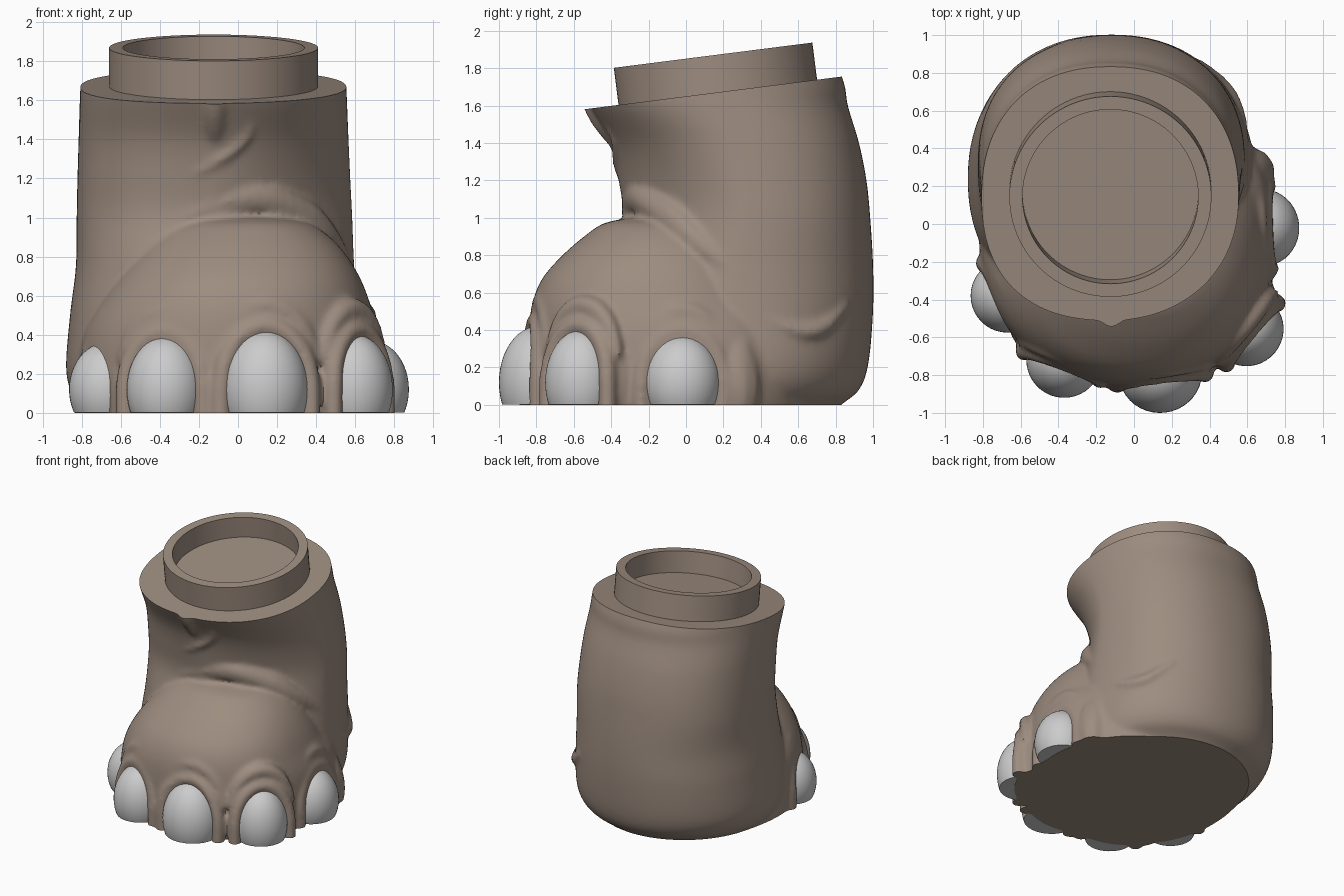
import bpy, bmesh, math
from mathutils import Vector, Matrix

if "Cube" in bpy.data.objects:
    bpy.data.objects.remove(bpy.data.objects["Cube"])

skin = bpy.data.materials.new("skin")
skin.diffuse_color = (0.34, 0.265, 0.215, 1)
skin.use_nodes = True
skin.node_tree.nodes["Principled BSDF"].inputs["Base Color"].default_value = skin.diffuse_color


def spline(rows, steps):
    """Catmull-Rom resampling of a list of equal-length tuples."""
    out = []
    for i in range(len(rows) - 1):
        a, b, c, d = (rows[max(0, min(len(rows) - 1, i + k))] for k in (-1, 0, 1, 2))
        for s in range(steps):
            t = s / steps
            out.append([0.5 * (2 * q + (r - p) * t + (2 * p - 5 * q + 4 * r - w) * t * t
                               + (3 * q - p - 3 * r + w) * t ** 3)
                        for p, q, r, w in zip(a, b, c, d)])
    return out + [list(rows[-1])]


def loft(bm, rows, n=96):
    """Stack of rounded rings: z, x left, x right, y front, y back, then the
    roundness of the front-right, front-left and back quarters."""
    rings = []
    for z, x0, x1, y0, y1, fr, fl, back in spline(rows, 6):
        ring = []
        for k in range(n):
            a = math.tau * k / n
            c, s = math.cos(a), math.sin(a)
            e = 2 / (back if s > 0 else fr if c > 0 else fl)
            ring.append(bm.verts.new(((x0 + x1) / 2 + (x1 - x0) / 2 * math.copysign(abs(c) ** e, c),
                                      (y0 + y1) / 2 + (y1 - y0) / 2 * math.copysign(abs(s) ** e, s), z)))
        rings.append(ring)
    for a, b in zip(rings, rings[1:]):
        for k in range(n):
            bm.faces.new((a[k], a[(k + 1) % n], b[(k + 1) % n], b[k]))
    bm.faces.new(rings[0][::-1])
    bm.faces.new(rings[-1])


def ridge(bm, pts, r, taper=True):
    """Skin fold: overlapping balls along a smooth path, fused later."""
    path = spline(pts, 10)
    for i, p in enumerate(path):
        f = 0.45 + 0.55 * math.sin(math.pi * i / (len(path) - 1)) if taper else 1
        bmesh.ops.create_icosphere(bm, subdivisions=2, radius=r * f, matrix=Matrix.Translation(p))


def cut(bm, co, no, cap=True):
    """Remove everything on the normal side of a plane and cap the opening."""
    bmesh.ops.bisect_plane(bm, geom=bm.verts[:] + bm.edges[:] + bm.faces[:], dist=1e-5,
                           plane_co=co, plane_no=no, clear_outer=True)
    if cap:
        bmesh.ops.holes_fill(bm, edges=[e for e in bm.edges if e.is_boundary], sides=0)


def add(name, bm, mat=None):
    bmesh.ops.recalc_face_normals(bm, faces=bm.faces[:])
    me = bpy.data.meshes.new(name)
    bm.to_mesh(me)
    bm.free()
    ob = bpy.data.objects.new(name, me)
    bpy.context.collection.objects.link(ob)
    if mat:
        me.materials.append(mat)
    return ob


def smooth(ob):
    bpy.ops.object.select_all(action='DESELECT')
    ob.select_set(True)
    bpy.context.view_layer.objects.active = ob
    bpy.ops.object.shade_smooth_by_angle(angle=math.radians(35))


# nails: centre x, y, outward angle, half width, depth, top height
NAILS = [(-.67, -.38, 207, .195, .195, .36), (-.37, -.72, 250, .20, .20, .39),
         (.14, -.79, 277, .22, .21, .42), (.60, -.56, 320, .195, .19, .40),
         (.68, -.02, 2, .205, .195, .37)]

# leg column
bm = bmesh.new()
loft(bm, [(-.12, -.68, .48, -.45, .70, 2, 2, 1.9), (0, -.77, .57, -.5, .83, 2, 2, 1.95),
          (.08, -.84, .62, -.5, .925, 2, 2.1, 2.05), (.22, -.88, .64, -.5, .975, 2, 2.2, 2.15),
          (.5, -.86, .615, -.45, 1.0, 1.8, 2.4, 2.2), (.75, -.83, .595, -.4, 1.0, 1.65, 2.5, 2.2),
          (1.0, -.826, .585, -.34, .985, 1.55, 2.6, 2.25), (1.2, -.822, .575, -.36, .965, 1.6, 2.55, 2.25),
          (1.4, -.816, .566, -.41, .925, 1.8, 2.45, 2.25), (1.6, -.81, .558, -.52, .865, 2.1, 2.35, 2.25),
          (1.72, -.805, .553, -.58, .845, 2.1, 2.3, 2.25), (1.95, -.80, .55, -.7, .76, 2.1, 2.3, 2.25)])

# front mound of the foot
loft(bm, [row + (2.2, 2.15, 2.2) for row in (
    (-.12, -.78, .70, -.78, .65), (0, -.81, .74, -.83, .72), (.2, -.82, .75, -.845, .74),
    (.4, -.79, .73, -.84, .68), (.55, -.71, .68, -.82, .54), (.68, -.62, .63, -.765, .45),
    (.8, -.52, .56, -.66, .35), (.9, -.42, .47, -.545, .25), (.97, -.3, .36, -.44, .15),
    (1.0, -.15, .2, -.3, 0))])

# ankle fold, side bulge, heel crease and leg wrinkles
ridge(bm, [(-.66, -.12, .74), (-.36, -.25, .96), (.03, -.235, 1.10), (.30, -.09, 1.02),
           (.46, .07, .87), (.56, .30, .68)], .10)
ridge(bm, [(.61, .27, -.12), (.61, .27, .1), (.59, .27, .36)], .14)
ridge(bm, [(.585, .42, .47), (.545, .58, .40), (.475, .72, .41), (.35, .85, .53)], .05)
ridge(bm, [(-.12, -.36, 1.38), (-.12, -.46, 1.55), (-.12, -.54, 1.68)], .065)
ridge(bm, [(-.28, -.335, 1.20), (-.12, -.36, 1.28), (.03, -.37, 1.40), (.07, -.42, 1.52)], .035)

# skin bulge and arches around each nail
for cx, cy, deg, w, d, top in NAILS:
    out = Vector((math.cos(math.radians(deg)), math.sin(math.radians(deg)), 0))
    side = Vector((-out.y, out.x, 0))
    base = Matrix.Translation(Vector((cx, cy, .12)) - out * .1) @ Matrix.Rotation(math.radians(deg), 4, 'Z')
    bmesh.ops.create_icosphere(bm, subdivisions=4, radius=1,
                               matrix=base @ Matrix.Diagonal((.17, w + .09, top + .02, 1)))
    for grow, r, push in ((.025, .05, .03), (.13, .06, -.01)):
        pts = []
        for k in range(-1, 10):
            a = math.pi * max(0, min(8, k)) / 8
            z = -.1 if k in (-1, 9) else .12 + (top - .12 + grow) * math.sin(a)
            p = Vector((cx, cy, z)) + side * (w + grow * .5) * math.cos(a) + out * (push - .02 * math.sin(a))
            pts.append(tuple(p))
        ridge(bm, pts[2:-2] if grow > .1 else pts, r, grow > .1)

# fuse leg, mound and folds into one skin
raw = add("fused_skin", bm)
rm = raw.modifiers.new("fuse", 'REMESH')
rm.mode = 'VOXEL'
rm.voxel_size = .017
sm = raw.modifiers.new("soften", 'SMOOTH')
sm.factor = .5
sm.iterations = 9
dg = bpy.context.evaluated_depsgraph_get()
fused = bpy.data.meshes.new_from_object(raw.evaluated_get(dg))
bpy.data.objects.remove(raw)

# flat sole and tilted top
tilt = math.atan(.127)
top_centre = Vector((-.125, .17, 1.671))
bm = bmesh.new()
bm.from_mesh(fused)
bpy.data.meshes.remove(fused)
cut(bm, (0, 0, 0), (0, 0, -1))
cut(bm, top_centre, (0, -math.sin(tilt), math.cos(tilt)))
smooth(add("leg_and_foot", bm, skin))

# connecting ring with recessed floor
bm = bmesh.new()
N = 96
rings = [[bm.verts.new((r * math.cos(math.tau * k / N), r * math.sin(math.tau * k / N), z)) for k in range(N)]
         for r, z in ((.535, -.01), (.535, .2), (.465, .2), (.465, .03))]
for a, b in zip(rings, rings[1:]):
    for k in range(N):
        bm.faces.new((a[k], a[(k + 1) % N], b[(k + 1) % N], b[k]))
bm.faces.new(rings[-1])
bm.faces.new(rings[0][::-1])
bm.transform(Matrix.Translation(top_centre) @ Matrix.Rotation(tilt, 4, 'X'))
smooth(add("connecting_ring", bm, skin))

# toenails, cut flat at the floor and open where buried in the foot
for i, (cx, cy, deg, w, d, top) in enumerate(NAILS):
    bm = bmesh.new()
    out = Vector((math.cos(math.radians(deg)), math.sin(math.radians(deg)), 0))
    m = (Matrix.Translation((cx, cy, .12)) @ Matrix.Rotation(math.radians(deg), 4, 'Z')
         @ Matrix.Diagonal((d, w, top - .12, 1)))
    bmesh.ops.create_uvsphere(bm, u_segments=40, v_segments=24, radius=1, matrix=m)
    cut(bm, (0, 0, .002), (0, 0, -1))
    cut(bm, Vector((cx, cy, 0)) - out * .06, -out, cap=False)
    smooth(add(f"toenail_{i + 1}", bm))
